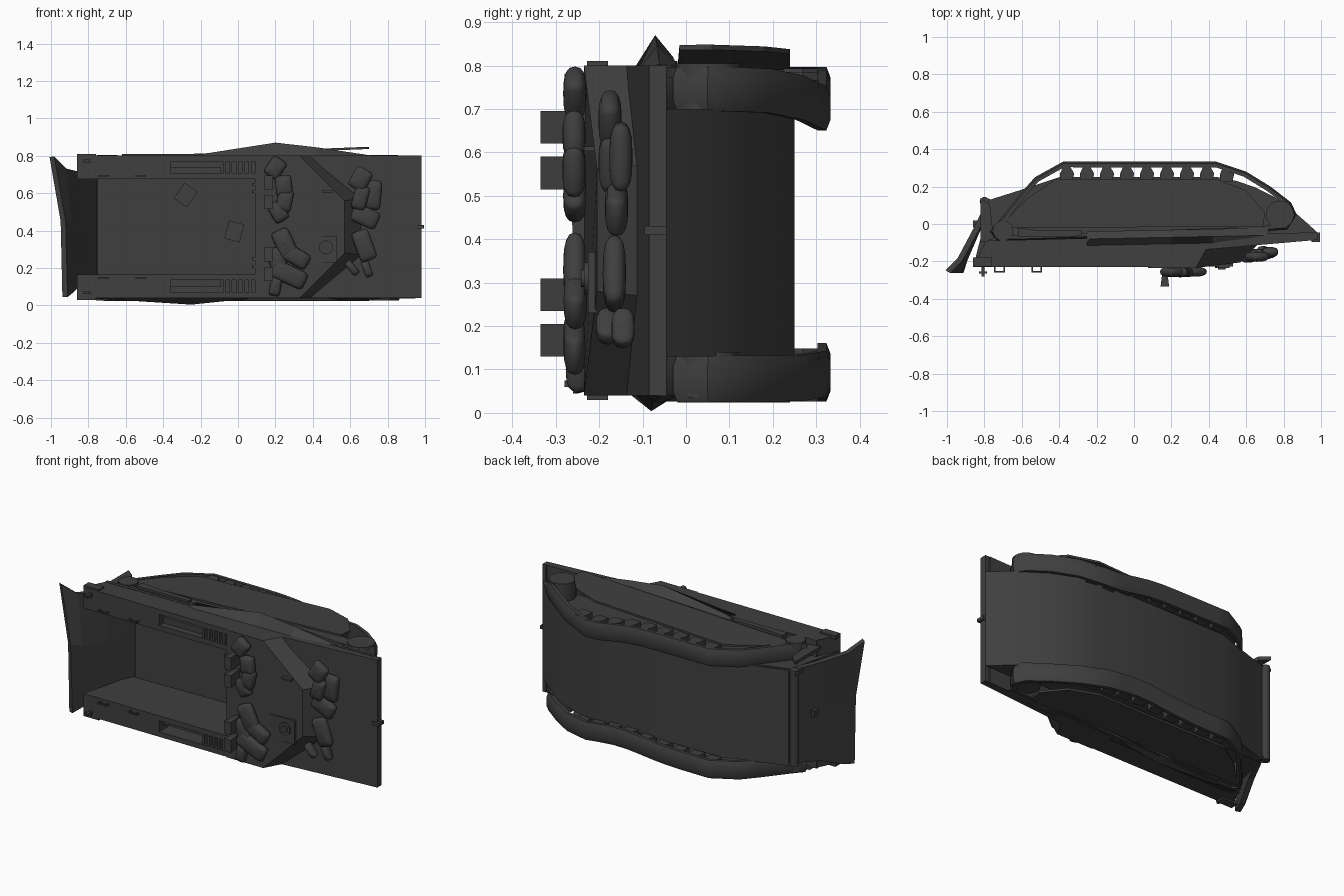
import bpy, bmesh, math
from mathutils import Vector, Matrix

mat = bpy.data.materials.new("dark_grey")
mat.diffuse_color = (0.05, 0.05, 0.05, 1)


def make(name, verts, faces, smooth=None):
    me = bpy.data.meshes.new(name)
    me.from_pydata(verts, [], faces)
    bm = bmesh.new()
    bm.from_mesh(me)
    bmesh.ops.recalc_face_normals(bm, faces=bm.faces)
    bm.to_mesh(me)
    bm.free()
    ob = bpy.data.objects.new(name, me)
    bpy.context.collection.objects.link(ob)
    me.materials.append(mat)
    if smooth:
        bpy.context.view_layer.objects.active = ob
        bpy.ops.object.select_all(action='DESELECT')
        ob.select_set(True)
        bpy.ops.object.shade_smooth_by_angle(angle=math.radians(smooth))
    return ob


def prism(name, pts, z0, z1, smooth=None):
    """Side profile (x, y) extruded across the width; z may depend on x."""
    f0 = z0 if callable(z0) else (lambda x: z0)
    f1 = z1 if callable(z1) else (lambda x: z1)
    n = len(pts)
    v = [(x, y, f0(x)) for x, y in pts] + [(x, y, f1(x)) for x, y in pts]
    f = [tuple(range(n)), tuple(range(n, 2 * n))]
    f += [(i, (i + 1) % n, n + (i + 1) % n, n + i) for i in range(n)]
    return make(name, v, f, smooth)


def box(name, x0, x1, y0, y1, z0, z1):
    return prism(name, [(x0, y0), (x1, y0), (x1, y1), (x0, y1)], z0, z1)


def disc(name, x, y, r, z0, z1, n=20):
    return prism(name, [(x + r * math.cos(2 * math.pi * i / n), y + r * math.sin(2 * math.pi * i / n))
                        for i in range(n)], z0, z1, 40)


def bag(x, y, z, lx, lz, ang, h=0.027):
    """Puffy rounded bundle lying on the deck."""
    v, f, nu, nv = [], [], 16, 8
    p = lambda t, e: math.copysign(abs(t) ** e, t)
    R = Matrix.Rotation(math.radians(ang), 3, 'Y')
    for j in range(nv + 1):
        b = math.pi * (j / nv - 0.5)
        for i in range(nu):
            a = 2 * math.pi * i / nu
            c = p(max(math.cos(b), 0.001), 0.7)
            q = Vector((lx * c * p(math.cos(a), 0.35), h * p(math.sin(b), 0.8), lz * c * p(math.sin(a), 0.35)))
            v.append(R @ q + Vector((x, y, z)))
    for j in range(nv):
        for i in range(nu):
            k = (i + 1) % nu
            f.append((j * nu + i, j * nu + k, (j + 1) * nu + k, (j + 1) * nu + i))
    make("stowage_bag", v, f, 50)


# Central hull: cargo floor, bow deck and curved bow underside
bow = [(0.98, -0.045), (0.92, 0.01), (0.84, 0.08), (0.75, 0.145), (0.65, 0.195), (0.55, 0.23), (0.45, 0.25)]
prism("hull", [(-0.75, 0.10), (0.09, 0.12), (0.09, -0.15), (0.98, -0.08)] + bow +
      [(-0.40, 0.25), (-0.58, 0.19), (-0.77, 0.13)], 0.13, 0.70, 30)
prism("bow_deck", [(0.09, -0.15), (0.35, -0.14), (0.98, -0.085), (0.98, -0.05), (0.09, -0.09)], 0.04, 0.80)
box("bow_edge", 0.955, 0.98, -0.08, -0.045, 0.04, 0.80)

# Raised cabin with slanted front
top = [(0.09, 0.04), (0.33, 0.04), (0.57, 0.28), (0.57, 0.56), (0.33, 0.80), (0.09, 0.80)]
base = [(0.09, 0.04), (0.40, 0.04), (0.66, 0.27), (0.66, 0.57), (0.40, 0.80), (0.09, 0.80)]
make("cabin", [(x, -0.235 if x < .4 else -0.205, z) for x, z in top] + [(x, -0.11, z) for x, z in base],
     [tuple(range(6)), tuple(range(6, 12))] + [(i, (i + 1) % 6, 6 + (i + 1) % 6, 6 + i) for i in range(6)])

# Sponsons, bay walls, lockers, tracks, fenders for each side
loop = [(-0.77, -0.04), (-0.72, 0.02), (-0.60, 0.17), (-0.53, 0.25), (-0.38, 0.333)]
loop += [(-0.38 + .0911 * i, 0.333) for i in range(1, 10)]
loop += [(0.60, 0.28), (0.73, 0.20), (0.84, 0.115), (0.87, 0.05), (0.82, -0.03), (0.5, -0.05),
         (-0.60, -0.09), (-0.73, -0.09)]


def sag(s, x, y):
    """Sideways bend of the damaged track run."""
    if y < 0.1:
        return 0
    return -0.045 * math.exp(-((x - .42) / .2) ** 2) if s else 0.03 * math.exp(-((x - .22) / .22) ** 2)


def belt(name, z0, z1, s):
    n = len(loop)
    sec = [(.03, z0), (.010, z0), (0, z0 + .025), (0, z1 - .025), (.010, z1), (.03, z1)]
    v, f = [], []
    for i in range(n):
        a, b, c = (Vector(loop[(i + d) % n]) for d in (-1, 0, 1))
        t = ((b - a).normalized() + (c - b).normalized()).normalized()
        nrm = Vector((-t.y, t.x))
        if nrm.dot(Vector((0.05, 0.1)) - b) < 0:
            nrm = -nrm
        v += [(b.x + nrm.x * o, b.y + nrm.y * o, z + sag(s, b.x, b.y)) for o, z in sec]
    for i in range(n):
        for k in range(6):
            j, m = (i + 1) % n, (k + 1) % 6
            f.append((i * 6 + k, i * 6 + m, j * 6 + m, j * 6 + k))
    make(name, v, f, 40)


fender_pts = {0: [(-0.78, .038), (-0.25, .004), (0.1, .04), (0.45, .04), (0.6, .022), (0.82, .04)],
              1: [(-0.25, .80), (0.2, .87), (0.42, .845), (0.72, .80)]}
panel = [(-0.72, -0.02), (-0.58, 0.13), (-0.42, 0.24), (0.44, 0.24), (0.60, 0.18), (0.70, 0.06), (0.69, -0.015)]
for s in (0, 1):
    zz = lambda a: 0.84 - a if s else a          # distance from the outer side

    def across(fn, name, *a):
        p, q = zz(a[-2]), zz(a[-1])
        fn(name, *a[:-2], min(p, q), max(p, q))

    across(prism, "bay_wall", [(-0.86, -0.23), (0.10, -0.23), (0.10, 0.2), (-0.5, 0.2), (-0.77, 0.12)], .135, .165)
    across(prism, "sponson_rear", [(-0.86, -0.23), (-0.36, -0.23), (-0.36, -0.08), (-0.80, -0.105)], .04, .165)
    across(prism, "sponson_floor", [(-0.37, -0.13), (0.1, -0.13), (0.1, -0.07), (-0.37, -0.08)], .04, .15)
    across(box, "locker_lip", -0.37, 0.10, -0.23, -0.08, .04, .07)
    for i in range(5):
        across(box, "locker_slat", -0.08 + .034 * i, -0.065 + .034 * i, -0.225, -0.13, .07, .135)
    across(box, "locker_shelf", -0.36, -0.09, -0.19, -0.17, .10, .135)
    belt("track", *((0.695, 0.797) if s else (0.026, 0.132)), s)
    if s:
        prism("side_panel", panel, lambda x: .780 + .04 * (x + .7), lambda x: .792 + .04 * (x + .7))
    else:
        prism("side_panel", panel, 0.024, 0.036)
    across(disc, "drive_wheel", 0.78, 0.05, 0.075, .035, .14)
    across(disc, "idler_wheel", -0.70, -0.035, 0.055, .035, .14)
    for i in range(9):
        x = -0.36 + .107 * i
        d = sag(s, x, .3) * (-1 if s else 1)
        across(prism, "road_wheel", [(x - .035, .225), (x + .03, .225), (x + .04, .27), (x + .02, .305),
                                     (x - .02, .305), (x - .035, .27)], .045 + d, .12 + d)
    # Bent fender strip
    v = []
    e = 0.80 if s else 0.04
    for x, z in fender_pts[s]:
        y = -0.075 + .02 * x
        v += [(x, y - .035, e), (x, y, z), (x, y + .04, e + (z - e) * .3)]
    f = [(3 * i + k, 3 * i + k + 1, 3 * i + k + 4, 3 * i + k + 3)
         for i in range(len(fender_pts[s]) - 1) for k in (0, 1)]
    make("bent_fender", v, f)
    # Track guard along the sponson edge
    across(prism, "track_guard", [(-0.80, -0.11), (0.95, -0.06), (0.95, -0.045), (-0.80, -0.09)], .038, .15)
    # Cleats, hinges and posts on the deck
    for x in (-0.72, -0.52):
        for d in (-.025, .025):
            across(box, "grab_leg", x + d - .004, x + d + .004, -0.255, -0.225, .142, .15)
        across(box, "grab_bar", x - .029, x + .029, -0.258, -0.25, .142, .15)
    across(box, "rear_post", -0.815, -0.80, -0.28, -0.225, .06, .075)
    across(box, "rear_cleat", -0.83, -0.785, -0.265, -0.255, .06, .075)
    across(prism, "exhaust", [(-0.62, -0.07), (-0.28, -0.065), (-0.28, -0.035), (-0.5, -0.035), (-0.62, -0.02)], .03, .06)
    across(box, "corner_block", -0.86, -0.76, -0.228, -0.18, .03, .05)

# Upright plates flaring above the cabin
for z0 in (0.13, 0.235, 0.515, 0.62):
    prism("gun_shield", [(0.155, -0.23), (0.175, -0.23), (0.188, -0.335), (0.142, -0.335)], z0, z0 + 0.075)

# Warped rear ramp
rows = [[(-0.765, .13, .15), (-0.765, .13, .42), (-0.765, .13, .70)],
        [(-0.84, -.04, .12), (-0.84, -.04, .42), (-0.85, -.04, .71)],
        [(-0.905, -.19, .06), (-0.905, -.19, .43), (-0.93, -.19, .73)],
        [(-0.925, -.255, .045), (-0.935, -.255, .45), (-0.995, -.255, .795)]]
ramp = make("ramp", [p for r in rows for p in r],
            [(3 * r + c, 3 * r + c + 1, 3 * r + c + 4, 3 * r + c + 3) for r in range(3) for c in (0, 1)])
m = ramp.modifiers.new("thick", 'SOLIDIFY')
m.thickness, m.offset = 0.03, 0
disc("ramp_hinge", -0.80, 0.12, 0.025, 0.14, 0.71, 12)
for z in (0.68, 0.75):
    prism("ramp_bracket", [(-0.82, 0.14), (-0.77, 0.10), (-0.75, -0.08), (-0.82, -0.1)], z, z + 0.02)

# Stowage bundles: cabin top and cabin front
for b in [(.20, -.256, .735, .045, .055, 35), (.245, -.258, .64, .045, .055, -5), (.25, -.258, .56, .042, .06, 12),
          (.215, -.256, .50, .042, .055, -30), (.25, -.256, .33, .08, .05, 65), (.21, -.25, .24, .045, .07, -20),
          (.31, -.255, .26, .075, .045, 30), (.27, -.256, .165, .10, .05, 25), (.20, -.25, .10, .03, .05, 10)]:
    bag(*b)
for b in [(.655, -.175, .675, .05, .06, 30), (.725, -.15, .59, .042, .08, 5), (.655, -.175, .575, .04, .065, 15),
          (.68, -.16, .475, .075, .05, 25), (.675, -.165, .32, .048, .085, -20), (.61, -.18, .20, .045, .02, 50),
          (.69, -.145, .195, .022, .045, -20)]:
    bag(*b)


def deck_disc(name, x, y, z, r, h, n=16):
    ring = [(r * math.cos(2 * math.pi * i / n), r * math.sin(2 * math.pi * i / n)) for i in range(n)]
    v = [(x + a, y, z + b) for a, b in ring] + [(x + a, y - h, z + b) for a, b in ring]
    f = [tuple(range(n)), tuple(range(n, 2 * n))] + [(i, (i + 1) % n, n + (i + 1) % n, n + i) for i in range(n)]
    make(name, v, f, 40)


# Hatches, bow towing eye and loose plates on the cargo floor
box("hatch", 0.36, 0.53, -0.226, -0.2, 0.23, 0.37)
deck_disc("hatch_ring", 0.47, -0.22, 0.31, 0.037, 0.015)
deck_disc("hatch_knob", 0.47, -0.23, 0.31, 0.02, 0.012)
box("hatch_handle", 0.45, 0.51, -0.235, -0.2, 0.603, 0.613)
for z in (0.20, 0.24, 0.60, 0.64):
    box("cabin_bracket", 0.075, 0.10, -0.235, -0.18, z, z + .015)
box("tow_eye", 0.95, 0.995, -0.095, -0.045, 0.41, 0.43)
box("rear_eye", -0.86, -0.84, -0.02, 0.02, 0.40, 0.44)
for x, y, z, a in ((-0.28, 0.109, 0.59, 35), (-0.02, 0.116, 0.395, 15)):
    ob = box("loose_plate", -0.042, 0.042, -0.008, 0, -0.05, 0.05)
    ob.location = (x, y, z)
    ob.rotation_euler = (0, math.radians(a), 0)
